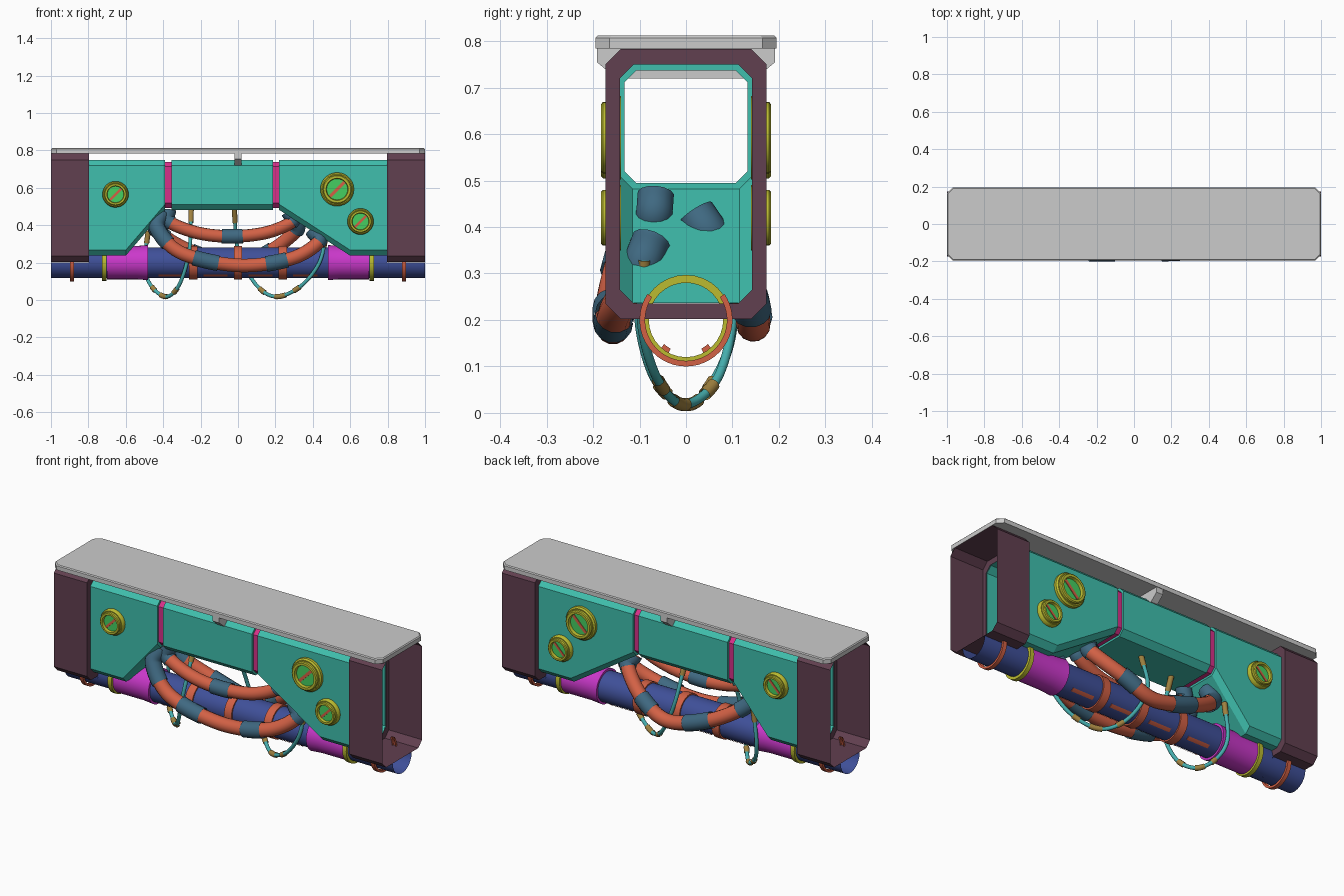
import bpy, bmesh
from math import sin, cos, pi, radians
from mathutils import Vector

if "Cube" in bpy.data.objects:
    bpy.data.objects.remove(bpy.data.objects["Cube"])

COL = dict(teal=(0.05, 0.52, 0.42), brown=(0.12, 0.05, 0.08), navy=(0.05, 0.08, 0.32),
           purple=(0.6, 0.04, 0.6), red=(0.65, 0.12, 0.06), olive=(0.5, 0.5, 0.03),
           green=(0.06, 0.62, 0.12), magenta=(0.68, 0.03, 0.25), slate=(0.05, 0.14, 0.22),
           cyan=(0.06, 0.42, 0.42), bronze=(0.35, 0.22, 0.05))
MATS = {}
for n, c in COL.items():
    MATS[n] = bpy.data.materials.new(n)
    MATS[n].diffuse_color = (*c, 1)


def finish(ob, col, smooth=False):
    if col:
        ob.data.materials.append(MATS[col])
    if smooth:
        bpy.ops.object.select_all(action='DESELECT')
        ob.select_set(True)
        bpy.context.view_layer.objects.active = ob
        bpy.ops.object.shade_smooth_by_angle(angle=radians(35))
    return ob


def loft(name, rings, col, closed=True, caps=False, smooth=False):
    """Skin a row of matching point loops."""
    bm = bmesh.new()
    rows = [[bm.verts.new(p) for p in r] for r in rings]
    n = len(rows[0])
    for a, b in zip(rows, rows[1:]):
        for i in range(n if closed else n - 1):
            j = (i + 1) % n
            bm.faces.new((a[i], a[j], b[j], b[i]))
    if caps:
        bm.faces.new(rows[0])
        bm.faces.new(rows[-1])
    bmesh.ops.recalc_face_normals(bm, faces=bm.faces)
    me = bpy.data.meshes.new(name)
    bm.to_mesh(me)
    bm.free()
    ob = bpy.data.objects.new(name, me)
    bpy.context.collection.objects.link(ob)
    return finish(ob, col, smooth)


def octagon(x, w, z0, z1, c):
    half = [(w - c, z0), (w, z0 + c), (w, z1 - c), (w - c, z1)]
    return [(x, y, z) for y, z in half] + [(x, -y, z) for y, z in reversed(half)]


def pipe(name, profile, col, start=0, sweep=360):
    """Lathe (x, radius) points about the low main pipe axis."""
    n, full = 32, sweep == 360
    ang = [radians(start + sweep * i / n) for i in range(n if full else n + 1)]
    rings = [[(x, r * cos(a), 0.2 + r * sin(a)) for a in ang] for x, r in profile]
    return loft(name, rings, col, closed=full, smooth=True)


def band(name, x, width, r, col, base, **kw):
    h = width / 2
    return pipe(name, [(x - h, base), (x - h, r), (x + h, r), (x + h, base)], col, **kw)


def path(pts, n=12):
    """Catmull-Rom samples through the points."""
    p = [Vector(q) for q in pts]
    p = [2 * p[0] - p[1]] + p + [2 * p[-1] - p[-2]]
    out = []
    for a, b, c, d in zip(p, p[1:], p[2:], p[3:]):
        for i in range(n):
            t = i / n
            out.append(0.5 * (2 * b + (c - a) * t + (2 * a - 5 * b + 4 * c - d) * t ** 2
                              + (3 * b - a - 3 * c + d) * t ** 3))
    return out + [p[-2]]


def tube(name, pts, r, col):
    cu = bpy.data.curves.new(name, 'CURVE')
    cu.dimensions = '3D'
    cu.bevel_depth, cu.bevel_resolution = r, 5
    sp = cu.splines.new('POLY')
    sp.points.add(len(pts) - 1)
    for q, v in zip(sp.points, pts):
        q.co = (*v, 1)
    ob = bpy.data.objects.new(name, cu)
    bpy.context.collection.objects.link(ob)
    bpy.ops.object.select_all(action='DESELECT')
    ob.select_set(True)
    bpy.context.view_layer.objects.active = ob
    bpy.ops.object.convert(target='MESH')
    return finish(bpy.context.object, col, True)


def hose(name, pts, r, rc, cols, cuffs):
    s = path(pts)
    tube(name, s, r, cols[0])
    for k, (a, b) in enumerate(cuffs):
        i, j = round(a * (len(s) - 1)), round(b * (len(s) - 1))
        tube(f"{name}_cuff_{k}", s[i:j + 1], rc, cols[1])


# Top plate with clipped corners and a bevelled rim
def plan(z, i=0.0):
    x, y, c = 1 - i, 0.195 - i, 0.03
    q = [(x, y - c), (x - c, y), (c - x, y), (-x, y - c)]
    return [(a, b, z) for a, b in q] + [(-a, -b, z) for a, b in q]


loft("top_plate", [plan(0.784), plan(0.807), plan(0.812, 0.005)], None, caps=True)

# Cross bracket under the plate
br = [(-0.192, 0.785), (-0.192, 0.755), (-0.15, 0.72), (0.15, 0.72), (0.192, 0.755), (0.192, 0.785)]
loft("cross_bracket", [[(x, y, z) for y, z in br] for x in (-0.02, 0.02)], None, caps=True)

# End frames: open sleeves with an inner flange
for s, side in ((-1, "left"), (1, "right")):
    loft(f"{side}_end_frame", [octagon(s, 0.173, 0.202, 0.783, 0.033),
                               octagon(s * 0.797, 0.173, 0.202, 0.783, 0.033),
                               octagon(s * 0.797, 0.142, 0.235, 0.75, 0.03)], "brown")

# Hollow shell in three sections, separated by recessed bands
W, T, C = 0.145, 0.75, 0.03


def sec(x, z0, i=0.0):
    return octagon(x, W - i, z0 + i, T - i, C - i * 0.4)


loft("left_shell", [sec(-0.8, 0.237), sec(-0.6, 0.237), sec(-0.39, 0.482), sec(-0.39, 0.482, 0.013)], "teal")
loft("middle_shell", [sec(-0.355, 0.482, 0.013), sec(-0.355, 0.482), sec(0.187, 0.482),
                      sec(0.187, 0.482, 0.013)], "teal")
loft("right_shell", [sec(0.22, 0.482, 0.013), sec(0.22, 0.482), sec(0.6, 0.237), sec(0.8, 0.237)], "teal")
for k, (a, b) in enumerate(((-0.39, -0.355), (0.187, 0.22))):
    loft(f"seam_band_{k}", [sec(a, 0.482, 0.011), sec(b, 0.482, 0.011)], "magenta")

# Round slotted caps, on both faces of the shell
for k, (cx, cz, R) in enumerate(((-0.655, 0.565, 0.07), (0.53, 0.592, 0.09), (0.655, 0.42, 0.07))):
    for s, side in ((-1, "front"), (1, "back")):
        def disc(r, d):
            return [(cx + r * R * cos(2 * pi * i / 28), s * (W + d), cz + r * R * sin(2 * pi * i / 28))
                    for i in range(28)]
        loft(f"{side}_cap_ring_{k}", [disc(*q) for q in (
            (1, -0.005), (1, 0.014), (0.92, 0.022), (0.86, 0.022), (0.86, 0.034), (0.8, 0.038),
            (0.66, 0.038), (0.62, 0.02))], "olive", smooth=True)
        loft(f"{side}_cap_face_{k}", [disc(0.64, 0.0), disc(0.64, 0.022)], "green", caps=True)
        u, v = Vector((0.707, 0, 0.707)) * R * 0.6, Vector((-0.707, 0, 0.707)) * R * 0.09
        o = Vector((cx, s * W, cz))
        loft(f"{side}_cap_slot_{k}", [[o + Vector((0, s * d, 0)) + e for e in (u + v, v - u, -u - v, u - v)]
                                      for d in (0.01, 0.025)], "red", caps=True)

# Main pipe, half-round at the ends under the frames
pipe("main_pipe", [(-0.797, 0.082), (0.797, 0.082)], "navy")
for s, side in ((-1, "left"), (1, "right")):
    pipe(f"{side}_pipe_end", [(s * 0.797, 0.082), (s, 0.082)], "navy", 180, 180)
    pipe(f"{side}_pipe_sleeve", [(s * 0.7, 0.08), (s * 0.7, 0.089), (s * 0.54, 0.089),
                                 (s * 0.48, 0.094), (s * 0.48, 0.08)], "purple")
    band(f"{side}_pipe_ring", s * 0.715, 0.024, 0.097, "olive", 0.08)
    band(f"{side}_end_clamp", s * 0.887, 0.022, 0.1, "red", 0.088, start=146, sweep=248)
for k, x in enumerate((-0.24, 0, 0.24)):
    band(f"pipe_clamp_{k}", x, 0.045, 0.09, "red", 0.08)

# Inlaid strips along the pipe underside
for k, x in enumerate((-0.36, -0.12, 0.12, 0.36)):
    for a in (235, 305):
        band(f"pipe_strip_{k}_{a}", x, 0.13, 0.085, "red", 0.07, start=a - 7, sweep=14)

# Thick hoses slung between the two sloped faces
thick = ("red", "slate")
hose("front_hose", [(-0.41, -0.08, 0.46), (-0.43, -0.12, 0.38), (-0.3, -0.155, 0.25), (0, -0.157, 0.185),
                    (0.28, -0.15, 0.22), (0.43, -0.1, 0.31), (0.4, -0.075, 0.37)],
     0.037, 0.043, thick, ((0, 0.26), (0.37, 0.45), (0.58, 0.65), (0.82, 1)))
hose("upper_hose", [(-0.37, -0.07, 0.48), (-0.37, -0.08, 0.42), (-0.22, -0.09, 0.36), (-0.04, -0.09, 0.34),
                    (0.15, -0.085, 0.36), (0.29, -0.07, 0.42), (0.27, -0.065, 0.47)],
     0.034, 0.04, thick, ((0, 0.2), (0.46, 0.56), (0.82, 1)))
hose("back_hose", [(-0.43, 0.03, 0.45), (-0.43, 0.07, 0.37), (-0.25, 0.13, 0.26), (0, 0.145, 0.19),
                   (0.17, 0.13, 0.26), (0.31, 0.06, 0.37), (0.3, 0.02, 0.43)],
     0.037, 0.043, thick, ((0, 0.22), (0.34, 0.43), (0.6, 0.68), (0.84, 1)))

# Thin cables looping under the pipe
thin = ("cyan", "bronze")
ends = ((0, 0.05), (0.37, 0.42), (0.5, 0.57), (0.63, 0.67), (0.95, 1))
hose("left_cable", [(-0.25, -0.02, 0.49), (-0.26, -0.1, 0.27), (-0.31, -0.075, 0.09), (-0.38, 0, 0.018),
                    (-0.46, 0.06, 0.07), (-0.5, 0.1, 0.18), (-0.48, 0.1, 0.37)], 0.01, 0.014, thin, ends)
hose("right_cable", [(-0.02, 0.03, 0.49), (0, 0.1, 0.27), (0.09, 0.075, 0.09), (0.2, 0, 0.018),
                     (0.33, -0.06, 0.07), (0.43, -0.095, 0.19), (0.47, -0.09, 0.33)], 0.01, 0.014, thin, ends)

for m in bpy.data.materials:
    if m.users and not m.is_grease_pencil:
        m.use_nodes = True
        m.node_tree.nodes["Principled BSDF"].inputs["Base Color"].default_value = m.diffuse_color
